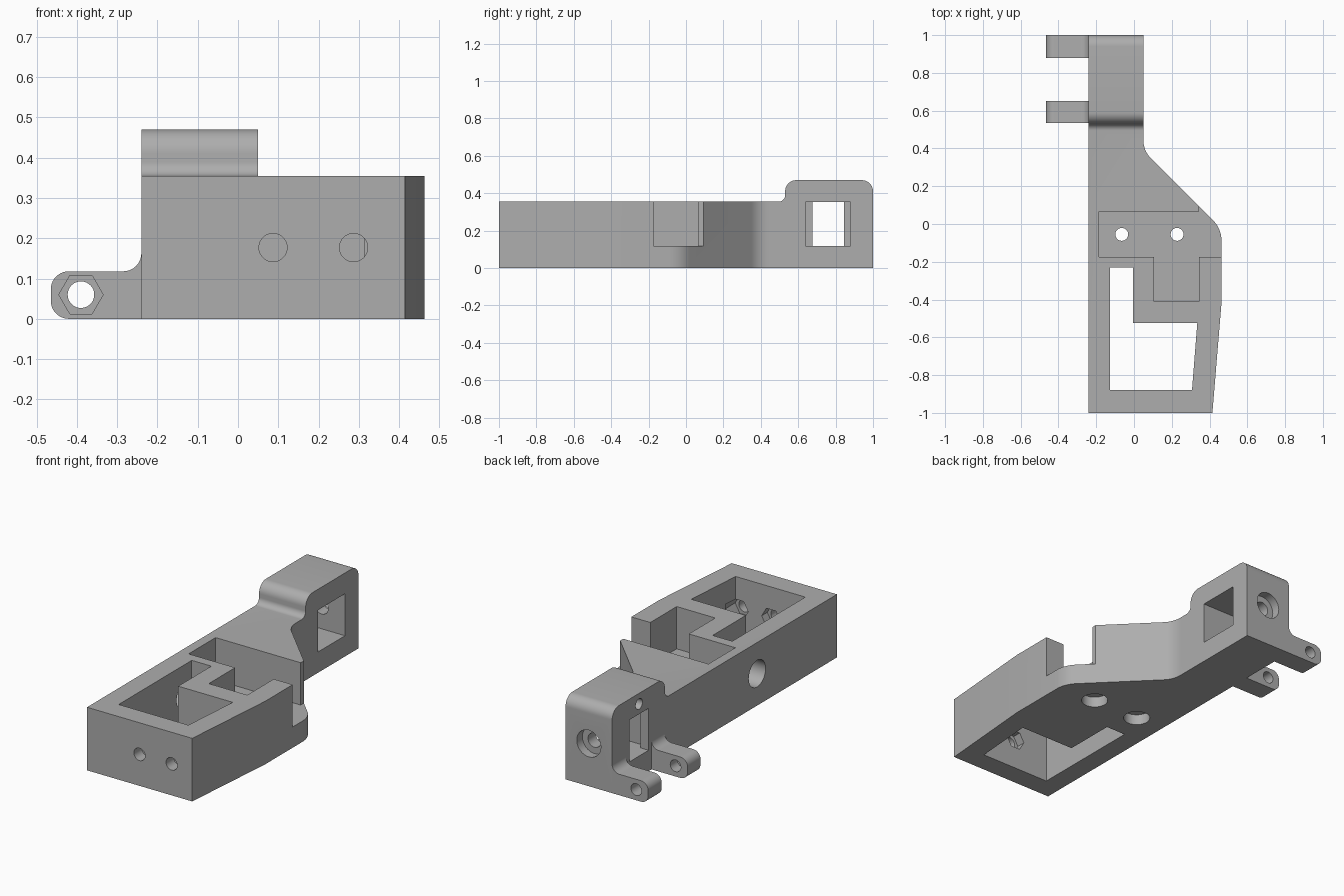
import bpy, bmesh, math
from mathutils import Vector

cube = bpy.data.objects.get("Cube")
if cube:
    bpy.data.objects.remove(cube, do_unlink=True)

grey = bpy.data.materials.new("plain_grey")
grey.use_nodes = True
grey.diffuse_color = (0.42, 0.42, 0.42, 1)
grey.node_tree.nodes["Principled BSDF"].inputs["Base Color"].default_value = (0.42, 0.42, 0.42, 1)


def rounded(points, steps=10):
    """Outline from (u, v) or (u, v, radius) corners, with arcs at the radii."""
    out = []
    for i, p in enumerate(points):
        c = Vector(p[:2])
        if len(p) == 2:
            out.append(c)
            continue
        a = (Vector(points[i - 1][:2]) - c).normalized()
        b = (Vector(points[(i + 1) % len(points)][:2]) - c).normalized()
        half = a.angle(b) / 2
        centre = c + (a + b).normalized() * p[2] / math.sin(half)
        start = c + a * p[2] / math.tan(half) - centre
        end = c + b * p[2] / math.tan(half) - centre
        sweep = math.pi - 2 * half
        for k in range(steps + 1):
            t = k / steps
            arc = (start * math.sin((1 - t) * sweep) + end * math.sin(t * sweep)) / math.sin(sweep)
            out.append(centre + arc)
    return out


def ngon(u, v, r, sides=40):
    return [(u + r * math.cos(math.tau * k / sides), v + r * math.sin(math.tau * k / sides))
            for k in range(sides)]


def box(u0, u1, v0, v1):
    return [(u0, v0), (u1, v0), (u1, v1), (u0, v1)]


def prism(name, outline, axis, lo, hi):
    """Extrude an outline along an axis: X uses (y, z), Y uses (x, z), Z uses (x, y)."""
    place = {"X": lambda u, v, w: (w, u, v),
             "Y": lambda u, v, w: (u, w, v),
             "Z": lambda u, v, w: (u, v, w)}[axis]
    bm = bmesh.new()
    rings = [[bm.verts.new(place(p[0], p[1], w)) for p in outline] for w in (lo, hi)]
    bm.faces.new(rings[0])
    bm.faces.new(rings[1])
    n = len(outline)
    for i in range(n):
        j = (i + 1) % n
        bm.faces.new((rings[0][i], rings[0][j], rings[1][j], rings[1][i]))
    bmesh.ops.recalc_face_normals(bm, faces=bm.faces)
    mesh = bpy.data.meshes.new(name)
    bm.to_mesh(mesh)
    bm.free()
    mesh.materials.append(grey)
    obj = bpy.data.objects.new(name, mesh)
    bpy.context.collection.objects.link(obj)
    return obj


def combine(obj, outline, axis, lo, hi, operation="DIFFERENCE"):
    """Apply a boolean with a temporary prism."""
    tool = prism("cutter", outline, axis, lo, hi)
    tool.hide_render = True
    mod = obj.modifiers.new("cut", "BOOLEAN")
    mod.operation, mod.solver, mod.object = operation, "EXACT", tool
    bpy.context.view_layer.update()
    result = bpy.data.meshes.new_from_object(obj.evaluated_get(bpy.context.evaluated_depsgraph_get()))
    obj.modifiers.clear()
    obj.data = result
    bpy.data.objects.remove(tool, do_unlink=True)


def smooth(obj):
    bpy.ops.object.select_all(action="DESELECT")
    obj.select_set(True)
    bpy.context.view_layer.objects.active = obj
    bpy.ops.object.shade_smooth_by_angle(angle=math.radians(25))


# Body: plan outline trimmed by the side profile with its raised rear block
plan = rounded([(-0.24, -1), (0.415, -1), (0.463, -0.42), (0.463, -0.025, 0.15),
                (0.05, 0.388, 0.13), (0.05, 1.1), (-0.24, 1.1)])
side = rounded([(-1.1, 0), (1, 0), (1, 0.47, 0.06), (0.53, 0.47, 0.06),
                (0.53, 0.355, 0.035), (-1.1, 0.355)])
body = prism("bracket_body", plan, "Z", -0.1, 0.6)
combine(body, side, "X", -0.6, 0.6, "INTERSECT")

# Stepped opening through the front of the body
combine(body, [(-0.127, -0.88), (0.307, -0.88), (0.335, -0.525), (-0.005, -0.525),
               (-0.005, -0.23), (-0.127, -0.23)], "Z", -0.1, 0.6)

# Blind pocket open to the side
combine(body, [(-0.185, -0.175), (0.105, -0.175), (0.105, -0.41), (0.345, -0.41),
               (0.345, -0.175), (0.6, -0.175), (0.6, 0.25), (0.345, 0.25),
               (0.345, 0.065), (-0.185, 0.065)], "Z", 0.117, 0.6)

# Counterbored screw holes in the pocket floor
for x in (-0.065, 0.228):
    combine(body, ngon(x, -0.055, 0.034), "Z", -0.1, 0.2)
    combine(body, ngon(x, -0.055, 0.07), "Z", -0.1, 0.06)

# Front wall screw holes with hexagonal nut recesses inside
for x in (0.087, 0.287):
    combine(body, ngon(x, 0.177, 0.035), "Y", -1.1, -0.8)
    combine(body, ngon(x, 0.177, 0.058, 6), "Y", -0.93, -0.8)

# Cable hole in the long side wall
combine(body, ngon(-0.29, 0.18, 0.075), "X", -0.4, -0.08)

# Window in the rear block, narrower through the far wall
combine(body, box(0.64, 0.88, 0.117, 0.353), "X", -0.19, 0.2)
combine(body, box(0.675, 0.845, 0.117, 0.353), "X", -0.4, -0.1)

# Rear counterbored hole and small blind hole above the window
combine(body, ngon(-0.095, 0.24, 0.04), "Y", 0.8, 1.1)
combine(body, ngon(-0.095, 0.24, 0.075), "Y", 0.95, 1.1)
combine(body, ngon(0.76, 0.41, 0.03), "X", -0.4, -0.09)
smooth(body)

# Pair of hinge lugs, the front one with a nut recess
lug = rounded([(-0.24, 0), (-0.465, 0, 0.045), (-0.465, 0.118, 0.045),
               (-0.24, 0.118, 0.0449), (-0.24, 0.165)])
for name, y0, y1 in (("front_hinge_lug", 0.535, 0.65), ("rear_hinge_lug", 0.88, 1.0)):
    obj = prism(name, lug, "Y", y0, y1)
    combine(obj, ngon(-0.39, 0.06, 0.033), "Y", y0 - 0.1, y1 + 0.1)
    if name.startswith("front"):
        combine(obj, ngon(-0.39, 0.06, 0.055, 6), "Y", y0 - 0.1, y0 + 0.05)
    smooth(obj)
